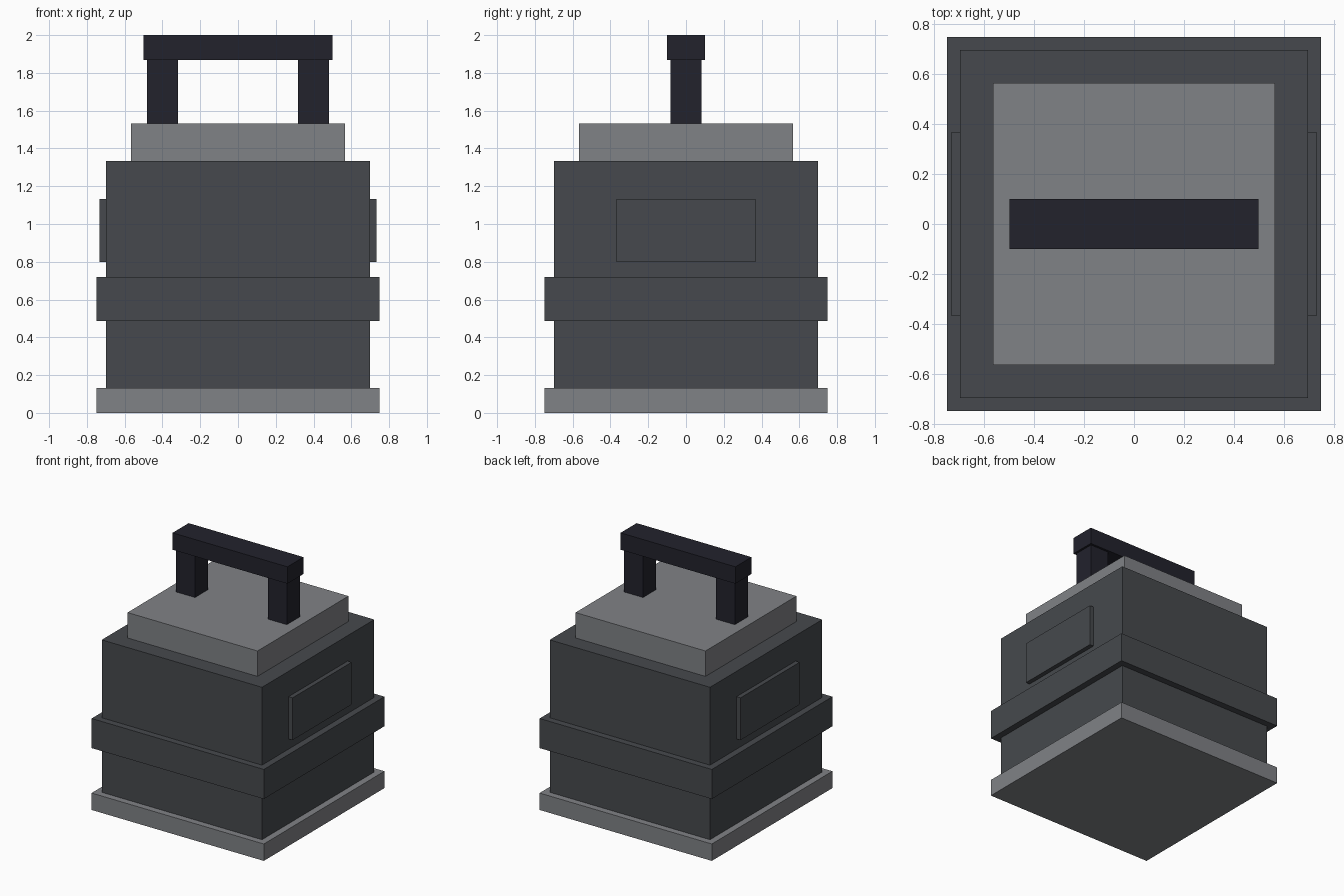
import bpy

if "Cube" in bpy.data.objects:
    bpy.data.objects.remove(bpy.data.objects["Cube"])


def material(name, srgb):
    lin = [((c / 255 + 0.055) / 1.055) ** 2.4 if c > 10 else c / 255 / 12.92 for c in srgb]
    m = bpy.data.materials.new(name)
    m.diffuse_color = (*lin, 1.0)
    m.use_nodes = True
    m.node_tree.nodes["Principled BSDF"].inputs["Base Color"].default_value = m.diffuse_color
    return m


def box(name, x, y, z, mat):
    """Box spanning the given (min, max) ranges."""
    spans = (x, y, z)
    bpy.ops.mesh.primitive_cube_add(size=1, location=[(a + b) / 2 for a, b in spans])
    ob = bpy.context.object
    ob.name = name
    ob.scale = [b - a for a, b in spans]
    bpy.ops.object.transform_apply(location=False, rotation=False, scale=True)
    ob.data.materials.append(mat)
    return ob


def sym(h):
    return (-h, h)


light_grey = material("light grey metal", (128, 130, 134))
dark_grey = material("dark grey casing", (70, 73, 77))
black = material("blue black handle", (34, 34, 44))

# Stacked casing
box("base_plate", sym(0.75), sym(0.75), (0, 0.133), light_grey)
box("body", sym(0.698), sym(0.698), (0.133, 1.333), dark_grey)
box("middle_band", sym(0.75), sym(0.75), (0.487, 0.72), dark_grey)
box("lid", sym(0.566), sym(0.566), (1.333, 1.533), light_grey)

# Side panels and handle posts, one on each side
for side, s in (("left", -1), ("right", 1)):
    box(side + "_side_panel", sorted((s * 0.68, s * 0.733)), sym(0.367), (0.8, 1.133), dark_grey)
    box(side + "_handle_post", sorted((s * 0.317, s * 0.483)), sym(0.082), (1.533, 1.867), black)

# Grip
box("handle_grip", sym(0.5), sym(0.1), (1.867, 2.0), black)
